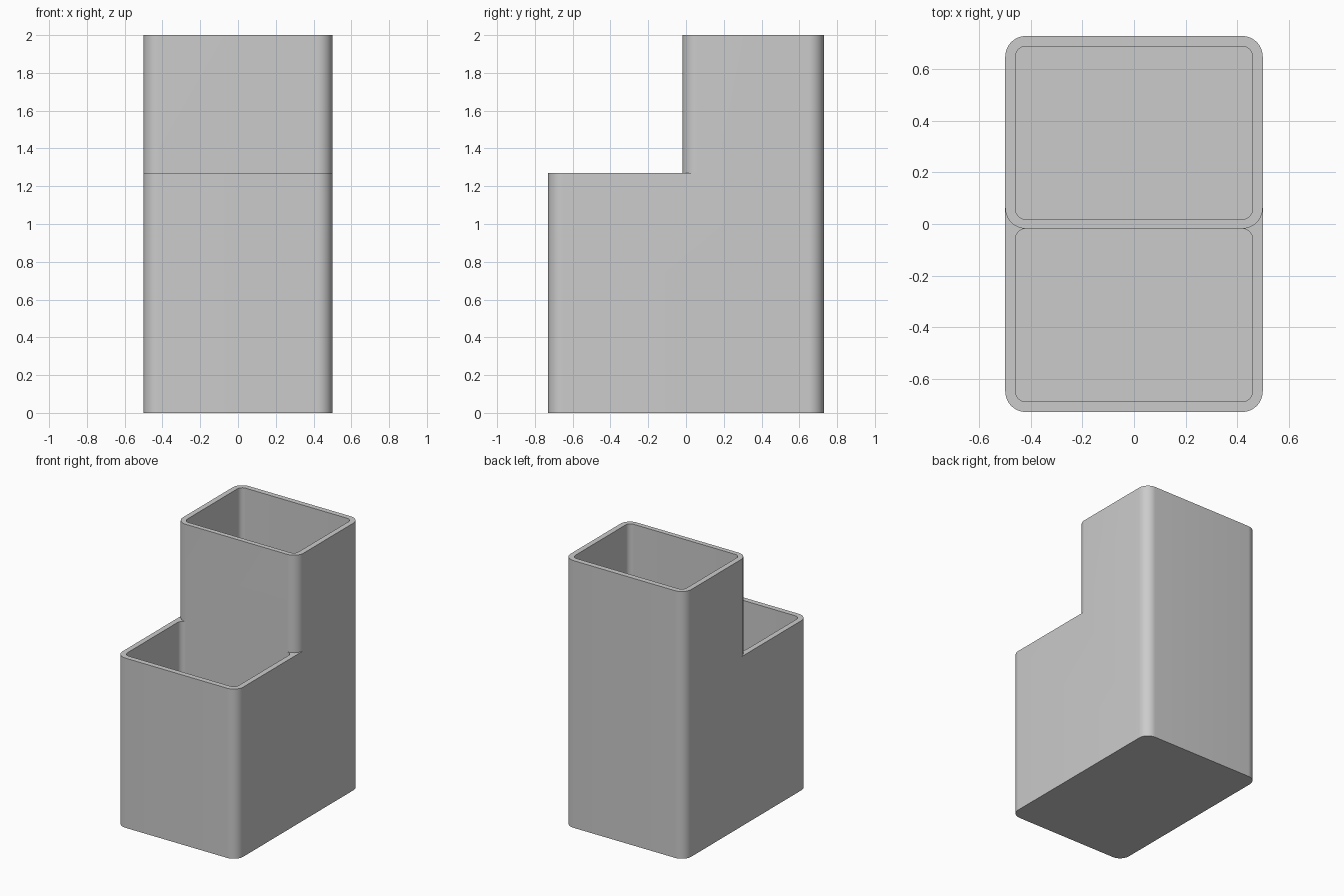
import bpy, bmesh
from math import sin, cos, pi, radians

cube = bpy.data.objects.get("Cube")
if cube:
    bpy.data.objects.remove(cube, do_unlink=True)

HALF_X, HALF_Y = 0.5, 0.73
LOW, HIGH, FLOOR = 1.27, 2.0, 0.04
WALL, DIVIDER = 0.04, 0.018
OUTER_R, INNER_R = 0.08, 0.04
SEGMENTS = 12

grey = bpy.data.materials.new("plain grey")
grey.use_nodes = True
colour = (0.6, 0.6, 0.6, 1)
grey.diffuse_color = colour
grey.node_tree.nodes["Principled BSDF"].inputs["Base Color"].default_value = colour


def rounded_prism(name, half_x, y0, y1, z0, z1, r):
    """Upright box with rounded vertical corners."""
    corners = [(half_x - r, y1 - r), (r - half_x, y1 - r),
               (r - half_x, y0 + r), (half_x - r, y0 + r)]
    bm = bmesh.new()
    ring = []
    for i, (cx, cy) in enumerate(corners):
        for k in range(SEGMENTS + 1):
            a = (i + k / SEGMENTS) * pi / 2
            ring.append(bm.verts.new((cx + r * cos(a), cy + r * sin(a), z0)))
    base = bm.faces.new(ring)
    top = bmesh.ops.extrude_face_region(bm, geom=[base])["geom"]
    for v in top:
        if isinstance(v, bmesh.types.BMVert):
            v.co.z = z1
    bmesh.ops.recalc_face_normals(bm, faces=bm.faces)
    mesh = bpy.data.meshes.new(name)
    bm.to_mesh(mesh)
    bm.free()
    mesh.materials.append(grey)
    ob = bpy.data.objects.new(name, mesh)
    bpy.context.collection.objects.link(ob)
    return ob


def combine(target, other, operation):
    """Apply an exact boolean and remove the helper."""
    mod = target.modifiers.new(operation.lower(), "BOOLEAN")
    mod.operation, mod.object, mod.solver = operation, other, "EXACT"
    bpy.context.view_layer.objects.active = target
    bpy.ops.object.modifier_apply(modifier=mod.name)
    bpy.data.objects.remove(other, do_unlink=True)


# Low body with the front compartment
holder = rounded_prism("two_compartment_holder", HALF_X, -HALF_Y, HALF_Y, 0, LOW, OUTER_R)
front_pocket = rounded_prism("front_pocket_cutter", HALF_X - WALL, WALL - HALF_Y, -DIVIDER,
                             FLOOR, LOW + 0.1, INNER_R)
combine(holder, front_pocket, "DIFFERENCE")

# Tall rear tower
tower = rounded_prism("rear_tower", HALF_X, -DIVIDER, HALF_Y, LOW, HIGH, OUTER_R)
combine(holder, tower, "UNION")

# Deep rear compartment
rear_pocket = rounded_prism("rear_pocket_cutter", HALF_X - WALL, DIVIDER, HALF_Y - WALL,
                            FLOOR, HIGH + 0.1, INNER_R)
combine(holder, rear_pocket, "DIFFERENCE")

# Smooth corners, sharp rims
bpy.ops.object.select_all(action="DESELECT")
holder.select_set(True)
bpy.context.view_layer.objects.active = holder
bpy.ops.object.shade_smooth_by_angle(angle=radians(30))
